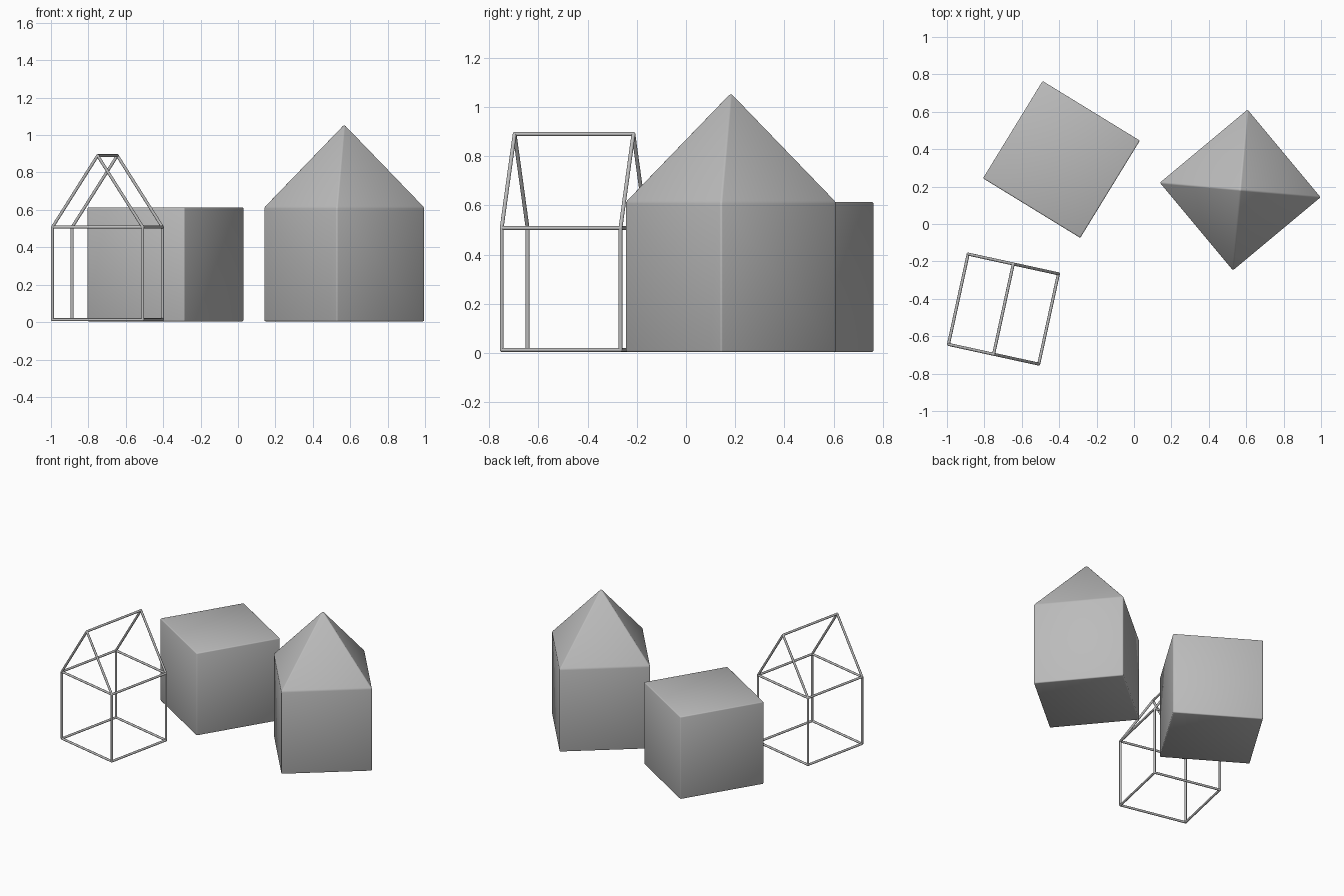
import bpy, bmesh
from math import radians
from mathutils import Vector, Matrix

if "Cube" in bpy.data.objects:
    bpy.data.objects.remove(bpy.data.objects["Cube"], do_unlink=True)

grey = bpy.data.materials.new("plain grey")
grey.use_nodes = True
colour = (0.5, 0.5, 0.5, 1)
grey.diffuse_color = colour
grey.node_tree.nodes["Principled BSDF"].inputs["Base Color"].default_value = colour


def add_object(name, bm, location, turn):
    mesh = bpy.data.meshes.new(name)
    bmesh.ops.recalc_face_normals(bm, faces=bm.faces)
    bm.to_mesh(mesh)
    bm.free()
    mesh.materials.append(grey)
    mesh.shade_smooth()
    obj = bpy.data.objects.new(name, mesh)
    obj.location = location
    obj.rotation_euler.z = radians(turn)
    bpy.context.collection.objects.link(obj)
    return obj


def solid_block(name, size, location, turn, roof=0):
    """Softly bevelled cube, optionally with a pyramid roof."""
    bm = bmesh.new()
    bmesh.ops.create_cube(bm, size=size)
    bmesh.ops.translate(bm, verts=bm.verts, vec=(0, 0, size / 2))
    if roof:
        top = max(bm.faces, key=lambda f: f.calc_center_median().z)
        apex = bmesh.ops.poke(bm, faces=[top])["verts"][0]
        apex.co.z += roof
    obj = add_object(name, bm, location, turn)
    bevel = obj.modifiers.new("soft edges", "BEVEL")
    bevel.width = 0.007
    bevel.segments = 2
    bevel.limit_method = "ANGLE"
    return obj


def wire_house(name, half, low, eave, ridge, radius, location, turn):
    """Open gabled frame of round bars with ball joints."""
    corners = [(-half, -half), (half, -half), (half, half), (-half, half)]
    floor = [Vector((x, y, low)) for x, y in corners]
    eaves = [Vector((x, y, eave)) for x, y in corners]
    front, back = Vector((0, -half, ridge)), Vector((0, half, ridge))
    bars = [(front, back)]
    for i in range(4):
        j = (i + 1) % 4
        bars += [(floor[i], floor[j]), (eaves[i], eaves[j]), (floor[i], eaves[i])]
        bars.append((eaves[i], front if i < 2 else back))
    bm = bmesh.new()
    for a, b in bars:
        span = b - a
        aim = span.to_track_quat("Z", "Y").to_matrix().to_4x4()
        bmesh.ops.create_cone(bm, segments=12, radius1=radius, radius2=radius,
                              depth=span.length, cap_ends=False,
                              matrix=Matrix.Translation((a + b) / 2) @ aim)
    for joint in floor + eaves + [front, back]:
        bmesh.ops.create_uvsphere(bm, u_segments=12, v_segments=8, radius=radius,
                                  matrix=Matrix.Translation(joint))
    return add_object(name, bm, location, turn)


solid_block("plain_cube", 0.61, (-0.388, 0.345, 0.004), -31.5)
solid_block("roofed_block", 0.61, (0.568, 0.182, 0.004), 39.8, roof=0.445)
wire_house("wire_house_frame", 0.247, 0.013, 0.508, 0.89, 0.008,
           (-0.698, -0.455, 0), -12.3)
